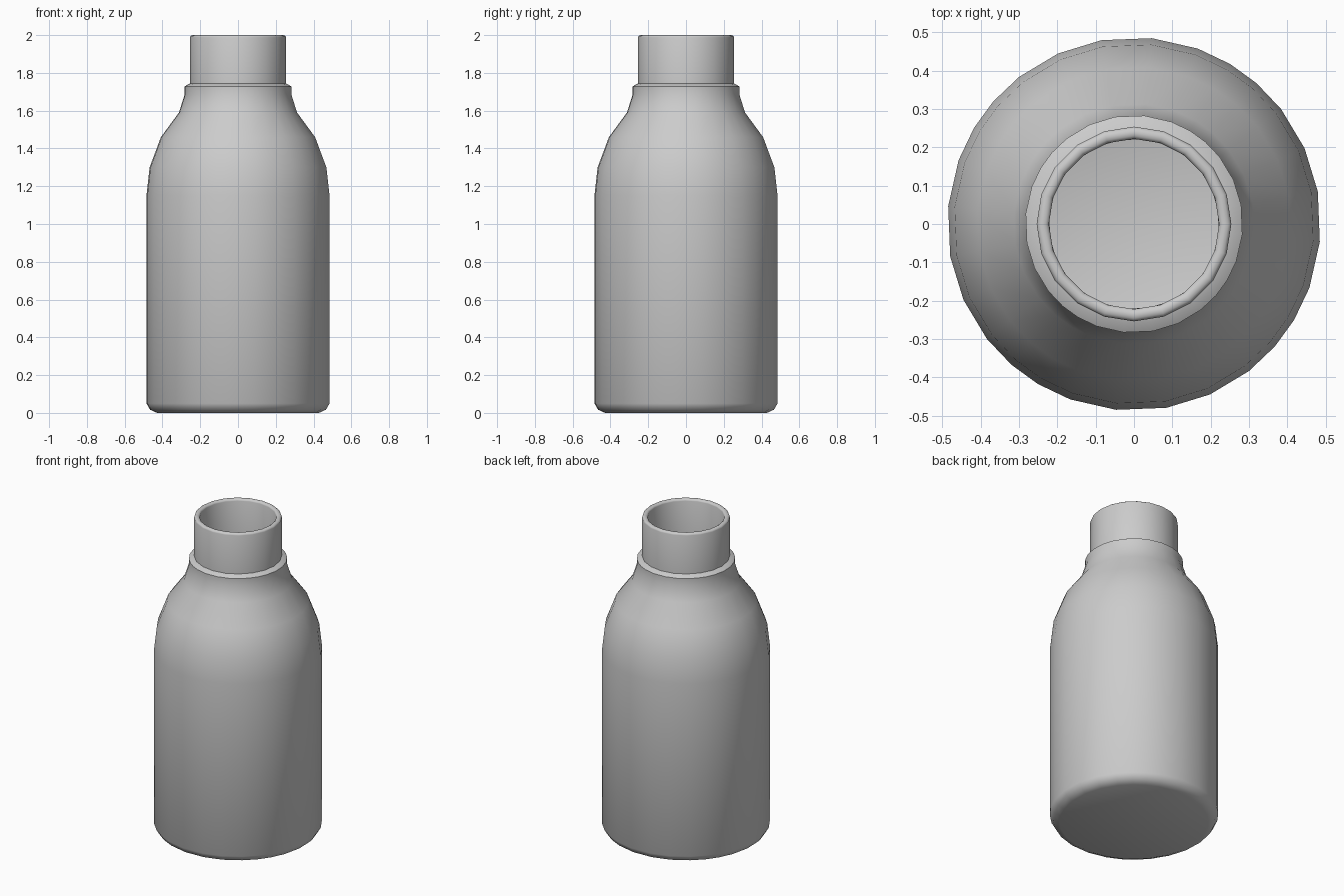
import bpy
import bmesh
import math

cube = bpy.data.objects.get("Cube")
if cube:
    bpy.data.objects.remove(cube, do_unlink=True)

grey = bpy.data.materials.new("light grey")
grey.use_nodes = True
colour = (0.6, 0.6, 0.6, 1)
grey.diffuse_color = colour
grey.node_tree.nodes["Principled BSDF"].inputs["Base Color"].default_value = colour


def revolve(name, profile, angles):
    """Sweep (radius, height) points round z; end points on the axis become caps."""
    bm = bmesh.new()
    rings = []
    for r, z in profile:
        rings.append([bm.verts.new((r * math.cos(a), r * math.sin(a), z)) for a in angles])
    n = len(angles)
    for low, high in zip(rings, rings[1:]):
        for i in range(n):
            j = (i + 1) % n
            bm.faces.new((low[i], low[j], high[j], high[i]))
    bmesh.ops.remove_doubles(bm, verts=bm.verts, dist=0.0001)
    mesh = bpy.data.meshes.new(name)
    bm.to_mesh(mesh)
    bm.free()
    mesh.materials.append(grey)
    obj = bpy.data.objects.new(name, mesh)
    bpy.context.collection.objects.link(obj)
    bpy.ops.object.select_all(action="DESELECT")
    obj.select_set(True)
    bpy.context.view_layer.objects.active = obj
    bpy.ops.object.shade_smooth_by_angle(angle=math.radians(50))
    return obj


# Body: seven uneven sides in each quarter turn
quarter = (10, 24, 38, 49, 59, 70, 84.5)
body_angles = [math.radians(a + 90 * q) for q in range(4) for a in quarter]

base = [(0, 0), (0.43, 0), (0.468, 0.017), (0.487, 0.05)]
shoulder = [(0.487, 1.15), (0.47, 1.3), (0.41, 1.46), (0.314, 1.59)]
collar = [(0.284, 1.685), (0.284, 1.728), (0.26, 1.742), (0.24, 1.746)]
revolve("bottle_body", base + shoulder + collar, body_angles)

# Inner wall, facing the hollow
wall = 0.03
inner = [(0.222, 1.69), (0.25, 1.64)]
inner += [(r - wall, z - 0.01) for r, z in reversed(shoulder)]
inner += [(0.457, 0.06), (0.42, wall), (0, wall)]
revolve("bottle_inside", inner, body_angles)

# Neck tube with a rounded lip
neck_angles = [math.tau * i / 20 for i in range(20)]
lip_mid, lip_half = 0.238, 0.016
lip = []
for i in range(7):
    t = math.pi * i / 6
    lip.append((lip_mid + lip_half * math.cos(t), 1.988 + 0.012 * math.sin(t)))
revolve("neck", [(0.254, 1.73)] + lip + [(0.222, 1.69)], neck_angles)
